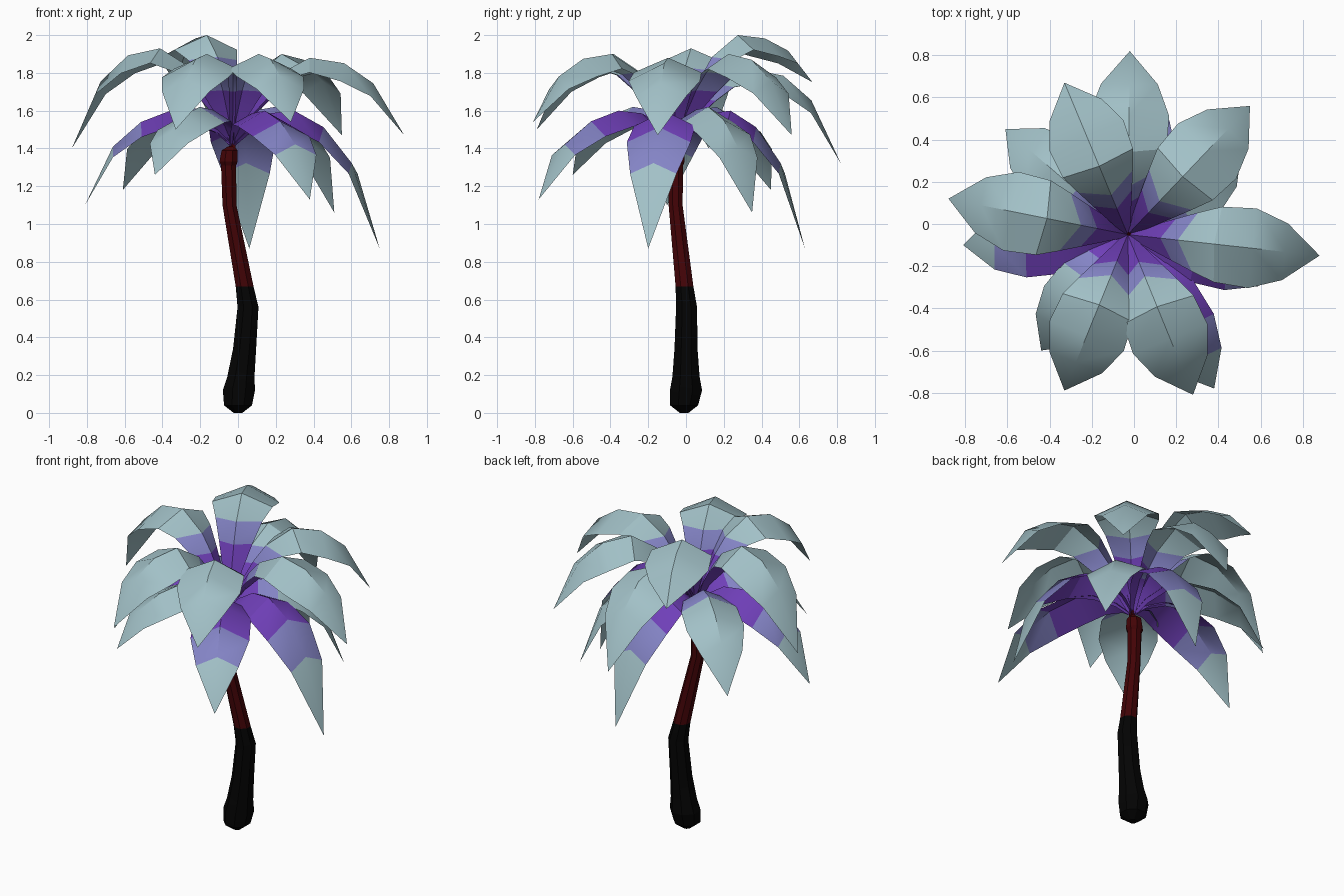
import bpy, bmesh, math
from mathutils import Vector

cube = bpy.data.objects.get("Cube")
if cube:
    bpy.data.objects.remove(cube)


def make_material(name, rgb):
    m = bpy.data.materials.new(name)
    m.use_nodes = True
    m.diffuse_color = (*rgb, 1)
    bsdf = m.node_tree.nodes["Principled BSDF"]
    bsdf.inputs["Base Color"].default_value = (*rgb, 1)
    bsdf.inputs["Roughness"].default_value = 0.9
    return m


purple = make_material("purple", (0.16, 0.05, 0.48))
lilac = make_material("lilac", (0.23, 0.23, 0.56))
pale = make_material("pale_blue", (0.36, 0.53, 0.57))
red = make_material("dark_red", (0.055, 0.001, 0.002))
black = make_material("black", (0.001, 0.001, 0.001))


def finish(bm, name, mats, angle):
    mesh = bpy.data.meshes.new(name)
    bm.to_mesh(mesh)
    bm.free()
    for m in mats:
        mesh.materials.append(m)
    ob = bpy.data.objects.new(name, mesh)
    bpy.context.collection.objects.link(ob)
    bpy.ops.object.select_all(action="DESELECT")
    bpy.context.view_layer.objects.active = ob
    ob.select_set(True)
    bpy.ops.object.shade_smooth_by_angle(angle=math.radians(angle))
    return ob


def tube(name, rings, mats, split, sides=8):
    """Closed tube through (x, y, z, radius) rings; second colour above split."""
    bm = bmesh.new()
    loops = []
    for x, y, z, r in rings:
        turn = [2 * math.pi * (i + 0.5) / sides for i in range(sides)]
        loops.append([bm.verts.new((x + r * math.cos(a), y + r * math.sin(a), z)) for a in turn])
    for low, high in zip(loops, loops[1:]):
        for i in range(sides):
            j = (i + 1) % sides
            f = bm.faces.new((low[i], low[j], high[j], high[i]))
            f.material_index = int(f.calc_center_median().z > split)
    bm.faces.new(loops[0][::-1])
    bm.faces.new(loops[-1]).material_index = len(mats) - 1
    return finish(bm, name, mats, 20)


# Leaning trunk with a bulbous black foot and a dark red upper half
tube("trunk", [
    (0, -0.01, 0, 0.025), (0, -0.01, 0.04, 0.08), (0.005, 0, 0.12, 0.092),
    (0.015, 0, 0.19, 0.078), (0.035, 0, 0.34, 0.066), (0.053, 0.003, 0.56, 0.06),
    (0.035, -0.008, 0.67, 0.051), (-0.045, -0.055, 1.1, 0.04),
    (-0.05, -0.055, 1.31, 0.043), (-0.05, -0.055, 1.33, 0.052),
    (-0.045, -0.052, 1.39, 0.045), (-0.035, -0.05, 1.41, 0.02)], [black, red], 0.67)

# Short stub at the heart of the crown
tube("crown_stub", [(-0.04, -0.06, 1.38, 0.025), (-0.015, -0.04, 1.45, 0.01)], [red], 9, 5)

CROWN = Vector((-0.03, -0.05, 1.42))

# Leaf rows: reach, rise to the peak, drop after the peak, half width, edge lead
HIGH = [(0, 0, 0, 0.015, 0), (0.07, 0.3, 0, 0.045, 0.02), (0.17, 0.6, 0, 0.1, 0.07),
        (0.26, 0.8, 0, 0.14, 0.09), (0.45, 1, 0, 0.18, 0.02), (0.65, 1, 0.07, 0.19, 0),
        (0.82, 1, 0.33, 0.135, 0), (1, 1, 1, 0, 0)]
LOW = [(0, 0, 0, 0.015, 0), (0.1, 0.5, 0, 0.06, 0), (0.25, 0.92, 0, 0.12, 0),
       (0.42, 1, 0, 0.165, 0), (0.62, 1, 0.12, 0.172, 0.01), (0.81, 1, 0.38, 0.125, 0.01),
       (1, 1, 1, 0, 0)]


def leaf(name, tip, peak, rows, purple_end, lilac_end):
    """Arched leaf, folded along its midrib, coloured in bands by reach."""
    bm = bmesh.new()
    out = Vector((tip[0] - CROWN.x, tip[1] - CROWN.y, 0))
    side = Vector((-out.y, out.x, 0)).normalized()
    lines = []
    for reach, rise, drop, w, lead in rows:
        p = CROWN + out * reach
        p.z += rise * (peak - CROWN.z) - drop * (peak - tip[2])
        if w == 0:
            lines.append([bm.verts.new(p)] * 3)
            continue
        edge = p + out * lead + Vector((0, 0, 0.6 * lead - 0.5 * w))
        lines.append([bm.verts.new(edge + side * w), bm.verts.new(p),
                      bm.verts.new(edge - side * w)])
    for k, (a, b) in enumerate(zip(lines, lines[1:])):
        mid = (rows[k][0] + rows[k + 1][0]) / 2
        band = 0 if mid < purple_end else 1 if mid < lilac_end else 2
        for i in range(2):
            corners = [a[i], a[i + 1], b[i + 1], b[i]]
            f = bm.faces.new(list(dict.fromkeys(corners)))
            f.material_index = band
    bmesh.ops.recalc_face_normals(bm, faces=bm.faces)
    if sum(f.normal.z for f in bm.faces) < 0:
        bmesh.ops.reverse_faces(bm, faces=bm.faces)
    return finish(bm, name, [purple, lilac, pale], 30)


# Upper tier
for name, tip, peak in [
    ("upper_leaf_left", (0.88, -0.15, 1.47), 1.88),
    ("upper_leaf_back_left", (0.55, 0.56, 1.47), 1.9),
    ("upper_leaf_back_right", (-0.33, 0.67, 1.75), 2.0),
    ("upper_leaf_right", (-0.88, 0.12, 1.4), 1.93),
    ("upper_leaf_front_right", (-0.33, -0.79, 1.5), 1.9),
    ("upper_leaf_front_left", (0.28, -0.81, 1.54), 1.9),
    ("upper_leaf_back", (-0.02, 0.82, 1.32), 1.82),
]:
    leaf(name, tip, peak, HIGH, 0.17, 0.26)

# Lower tier, mostly pale
for name, tip in [
    ("lower_leaf_front_right", (-0.44, -0.6, 1.26)),
    ("lower_leaf_back_left", (0.51, 0.35, 1.06)),
    ("lower_leaf_back_right", (-0.61, 0.45, 1.18)),
]:
    leaf(name, tip, 1.62, LOW, 0.25, 0.42)

# Lower tier, mostly purple
for name, tip in [
    ("lower_leaf_right", (-0.81, -0.1, 1.1)),
    ("lower_leaf_front_left", (0.38, -0.78, 1.13)),
    ("lower_leaf_left", (0.75, -0.2, 0.87)),
    ("lower_leaf_back", (0.06, 0.63, 0.87)),
]:
    leaf(name, tip, 1.6, LOW, 0.62, 0.81)
